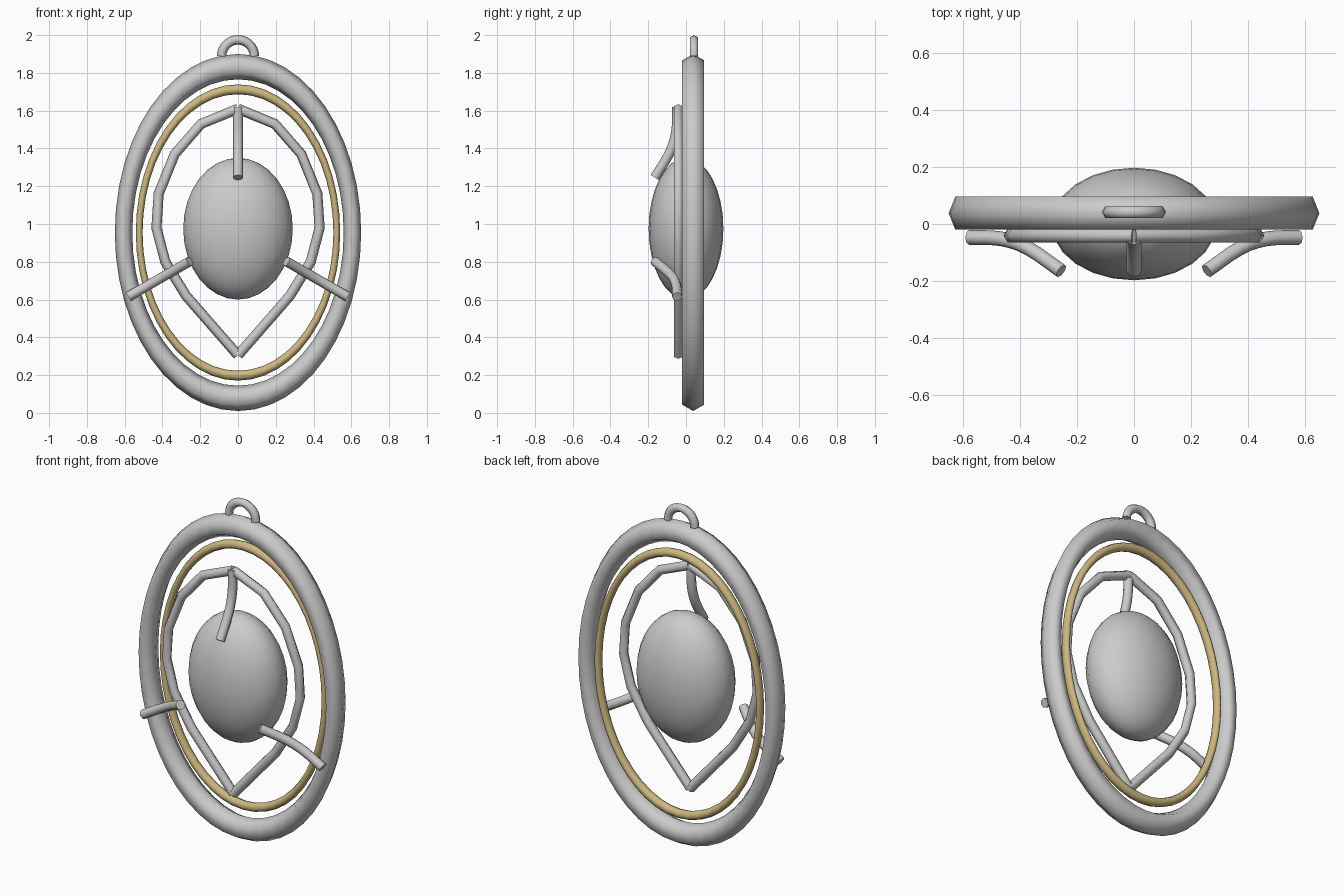
import bpy, bmesh, math
from mathutils import Vector

if "Cube" in bpy.data.objects:
    bpy.data.objects.remove(bpy.data.objects["Cube"])


def material(name, rgb):
    m = bpy.data.materials.new(name)
    m.diffuse_color = (*rgb, 1)
    m.use_nodes = True
    m.node_tree.nodes["Principled BSDF"].inputs["Base Color"].default_value = m.diffuse_color
    return m


silver = material("silver", (0.6, 0.6, 0.6))
gold = material("gold", (0.62, 0.48, 0.21))


def finish(name, bm, mat):
    bmesh.ops.recalc_face_normals(bm, faces=bm.faces)
    me = bpy.data.meshes.new(name)
    bm.to_mesh(me)
    bm.free()
    for p in me.polygons:
        p.use_smooth = len(p.vertices) == 4 or "gem" in name
    me.materials.append(mat)
    ob = bpy.data.objects.new(name, me)
    bpy.context.collection.objects.link(ob)
    return ob


def sweep(name, path, radius, sides, mat, closed=False, squash=1.0):
    """Sweep a polygonal section along a path; squash scales the result in x."""
    pts = [Vector(p) for p in path]
    n = len(pts)
    # Fixed side vector: the normal of the plane the path lies in
    normal = Vector((0, 0, 0))
    for i in range(1, n - 1):
        normal += (pts[i] - pts[0]).cross(pts[i + 1] - pts[i])
    normal.normalize()
    bm = bmesh.new()
    rings = []
    for i, p in enumerate(pts):
        a = pts[i - 1] if i or closed else p
        b = pts[(i + 1) % n] if i < n - 1 or closed else p
        out = (b - a).normalized().cross(normal)
        ring = []
        for k in range(sides):
            t = math.tau * k / sides
            v = p + radius * (math.cos(t) * out + math.sin(t) * normal)
            ring.append(bm.verts.new((v.x * squash, v.y, v.z)))
        rings.append(ring)
    for i in range(n if closed else n - 1):
        r, s = rings[i], rings[(i + 1) % n]
        for k in range(sides):
            j = (k + 1) % sides
            bm.faces.new((r[k], r[j], s[j], s[k]))
    if not closed:
        bm.faces.new(rings[0])
        bm.faces.new(rings[-1])
    return finish(name, bm, mat)


def spline(points, steps):
    """Catmull-Rom subdivision of a short list of points."""
    p = [Vector(q) for q in points]
    p = [2 * p[0] - p[1]] + p + [2 * p[-1] - p[-2]]
    result = []
    for i in range(1, len(p) - 2):
        a, b, c, d = p[i - 1:i + 3]
        for s in range(steps):
            t = s / steps
            result.append(0.5 * (2 * b + (c - a) * t + (2 * a - 5 * b + 4 * c - d) * t * t
                                 + (3 * b - a - 3 * c + d) * t ** 3))
    return result + [p[-2]]


def circle(radius, y, z, n, start=0.0, span=math.tau, extra=0):
    return [(radius * math.cos(start + span * i / n), y, z + radius * math.sin(start + span * i / n))
            for i in range(n + extra)]


# Oval frame, inner gold ring and hanging loop
sweep("oval_frame", circle(0.878, 0.038, 0.955, 48), 0.067, 6, silver, True, 0.69)
sweep("gold_ring", circle(0.758, 0.062, 0.955, 48), 0.026, 8, gold, True, 0.69)
sweep("hanging_loop", circle(0.087, 0.042, 1.888, 14, 0, math.pi, 1), 0.025, 6, silver)

# Central egg-shaped gem
bm = bmesh.new()
bmesh.ops.create_uvsphere(bm, u_segments=24, v_segments=16, radius=1)
for v in bm.verts:
    v.co = (v.co.x * 0.29, v.co.y * 0.198, 0.975 + v.co.z * 0.375)
finish("center_gem", bm, silver)

# Pointed oval, one bent tube per side
half = [(0, 1.61), (0.195, 1.53), (0.335, 1.37), (0.42, 1.16),
        (0.432, 0.98), (0.385, 0.80), (0.275, 0.62), (0, 0.305)]
for side, label in ((1, "right"), (-1, "left")):
    sweep("pointed_oval_" + label, [(side * x, -0.041, z) for x, z in half], 0.027, 6, silver)

# Three curved prongs spaced evenly around the gem
profile = [(0.67, -0.047), (0.54, -0.052), (0.43, -0.085), (0.296, -0.165)]
for i, label in enumerate(("top", "left", "right")):
    a = math.radians(90 + 120 * i)
    path = [(r * math.cos(a), y, 0.95 + r * math.sin(a)) for r, y in profile]
    sweep("prong_" + label, spline(path, 3), 0.026, 8, silver)
